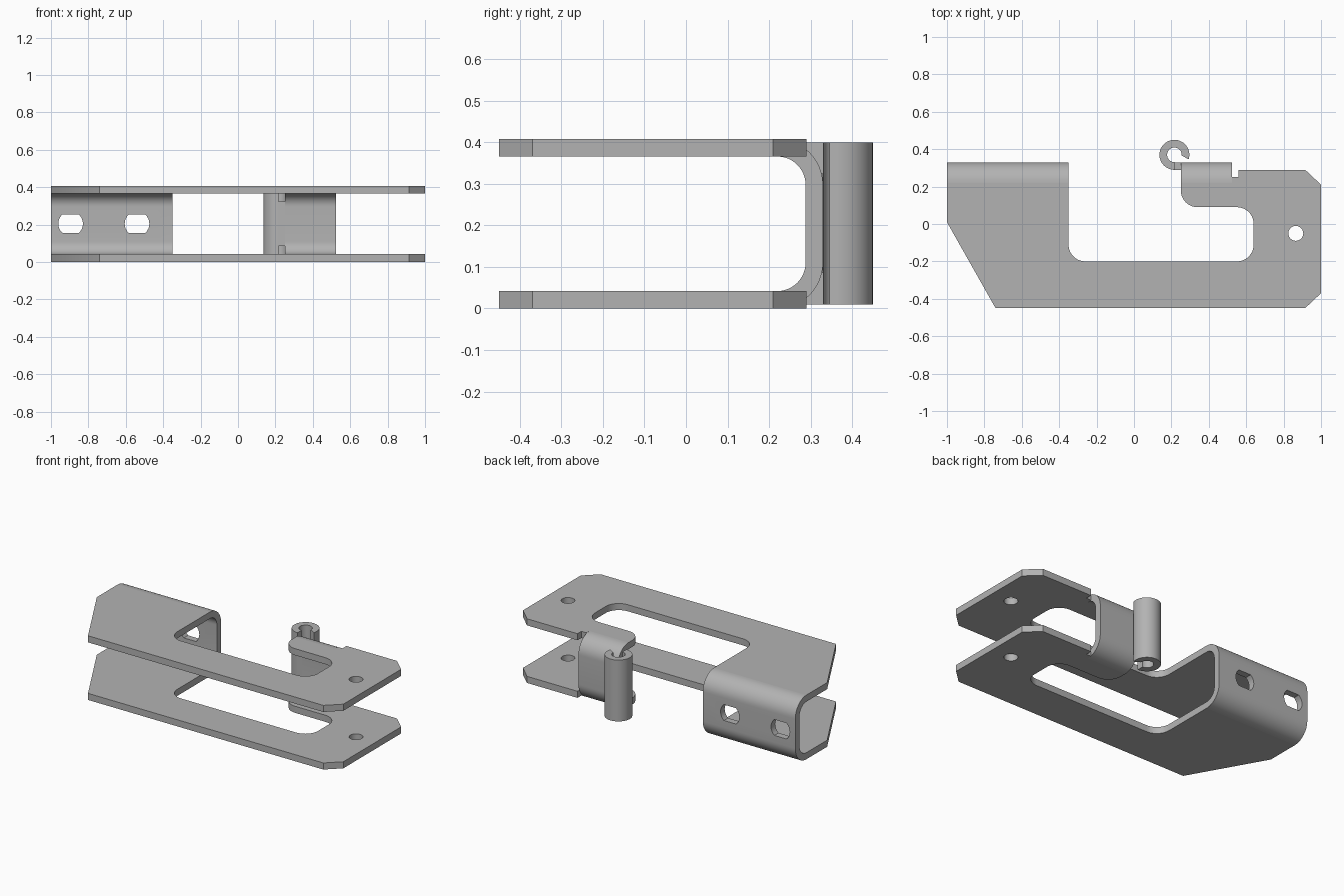
import bpy, bmesh
from math import cos, sin, radians

cube = bpy.data.objects.get("Cube")
if cube:
    bpy.data.objects.remove(cube)

steel = bpy.data.materials.new("plain grey steel")
steel.use_nodes = True
GREY = (0.45, 0.45, 0.45, 1)
steel.diffuse_color = GREY
steel.node_tree.nodes["Principled BSDF"].inputs["Base Color"].default_value = GREY

HEIGHT, SHEET = 0.408, 0.042
BACK, BEND = 0.33, 0.11        # outer back face and outer bend radius
FOLD = BACK - BEND             # where the flat plate starts to bend


def arc(cx, cy, r, start, end, steps=10):
    angles = [radians(start + (end - start) * i / steps) for i in range(steps + 1)]
    return [(cx + r * cos(a), cy + r * sin(a)) for a in angles]


def prism(name, outline, low, high, axis="z"):
    """Extrude a closed outline along one axis."""
    place = {"x": lambda a, b, h: (h, a, b),
             "y": lambda a, b, h: (a, h, b),
             "z": lambda a, b, h: (a, b, h)}[axis]
    bm = bmesh.new()
    bottom = [bm.verts.new(place(a, b, low)) for a, b in outline]
    top = [bm.verts.new(place(a, b, high)) for a, b in outline]
    bm.faces.new(bottom)
    bm.faces.new(top)
    for i in range(len(outline)):
        j = (i + 1) % len(outline)
        bm.faces.new((bottom[i], bottom[j], top[j], top[i]))
    bmesh.ops.recalc_face_normals(bm, faces=bm.faces)
    mesh = bpy.data.meshes.new(name)
    bm.to_mesh(mesh)
    bm.free()
    mesh.materials.append(steel)
    obj = bpy.data.objects.new(name, mesh)
    bpy.context.collection.objects.link(obj)
    return obj


def cut(obj, cutter):
    """Subtract the cutter, then discard it."""
    cutter.hide_render = True
    mod = obj.modifiers.new("cut", "BOOLEAN")
    mod.operation, mod.solver, mod.object = "DIFFERENCE", "EXACT", cutter
    deps = bpy.context.evaluated_depsgraph_get()
    mesh = bpy.data.meshes.new_from_object(obj.evaluated_get(deps))
    obj.modifiers.clear()
    obj.data = mesh
    bpy.data.objects.remove(cutter)


# Flat side plates with a rounded window, notch, chamfers and pin hole
outline = [(-1, FOLD), (-1, 0.01), (-0.74, -0.45), (0.915, -0.45), (1, -0.37),
           (1, 0.21), (0.915, 0.29), (0.56, 0.29), (0.56, 0.25), (0.525, 0.25),
           (0.525, FOLD), (0.25, FOLD)]
outline += arc(0.34, 0.18, 0.09, 180, 270)
outline += arc(0.55, 0.0, 0.09, 90, 0)
outline += arc(0.55, -0.11, 0.09, 0, -90)
outline += arc(-0.26, -0.11, 0.09, 270, 180)
outline += [(-0.35, FOLD)]
parts = []
for name, low in (("bottom_plate", 0), ("top_plate", HEIGHT - SHEET)):
    plate = prism(name, outline, low, low + SHEET)
    cut(plate, prism("pin_hole", arc(0.865, -0.05, 0.04, 0, 345, 23), low - 0.1, low + 0.15))
    parts.append(plate)

# Folded back walls joining the two plates
channel = []
for radius, flip in ((BEND, False), (BEND - SHEET, True)):
    side = (arc(FOLD, BEND, radius, -90, 0, 12)
            + arc(FOLD, HEIGHT - BEND, radius, 0, 90, 12))
    channel += side[::-1] if flip else side
wide_wall = prism("wide_back_wall", channel, -1, -0.35, "x")
narrow_wall = prism("narrow_back_wall", channel, 0.25, 0.525, "x")

# Mounting slots with rounded ends
for x in (-0.895, -0.54):
    slot = (arc(x, 0.205, 0.066, -50, 50, 8) + arc(x, 0.205, 0.066, 130, 230, 8))
    cut(wide_wall, prism("slot", slot, 0.2, 0.5, "y"))

# Rolled hinge barrel and the neck that ties it to the narrow wall
roll = arc(0.216, 0.37, 0.08, 270, -18, 40) + arc(0.216, 0.37, 0.039, -5, 270, 40)
barrel = prism("hinge_barrel", roll, 0.01, 0.40)
neck = prism("hinge_neck", [(0.21, 0.29), (0.255, 0.29), (0.255, 0.33), (0.21, 0.33)],
             0.085, 0.325)
parts += [wide_wall, narrow_wall, barrel, neck]

# Smooth bends, crisp sheet edges
bpy.ops.object.select_all(action="DESELECT")
for obj in parts:
    obj.select_set(True)
bpy.context.view_layer.objects.active = parts[0]
bpy.ops.object.shade_smooth_by_angle(angle=radians(30))
